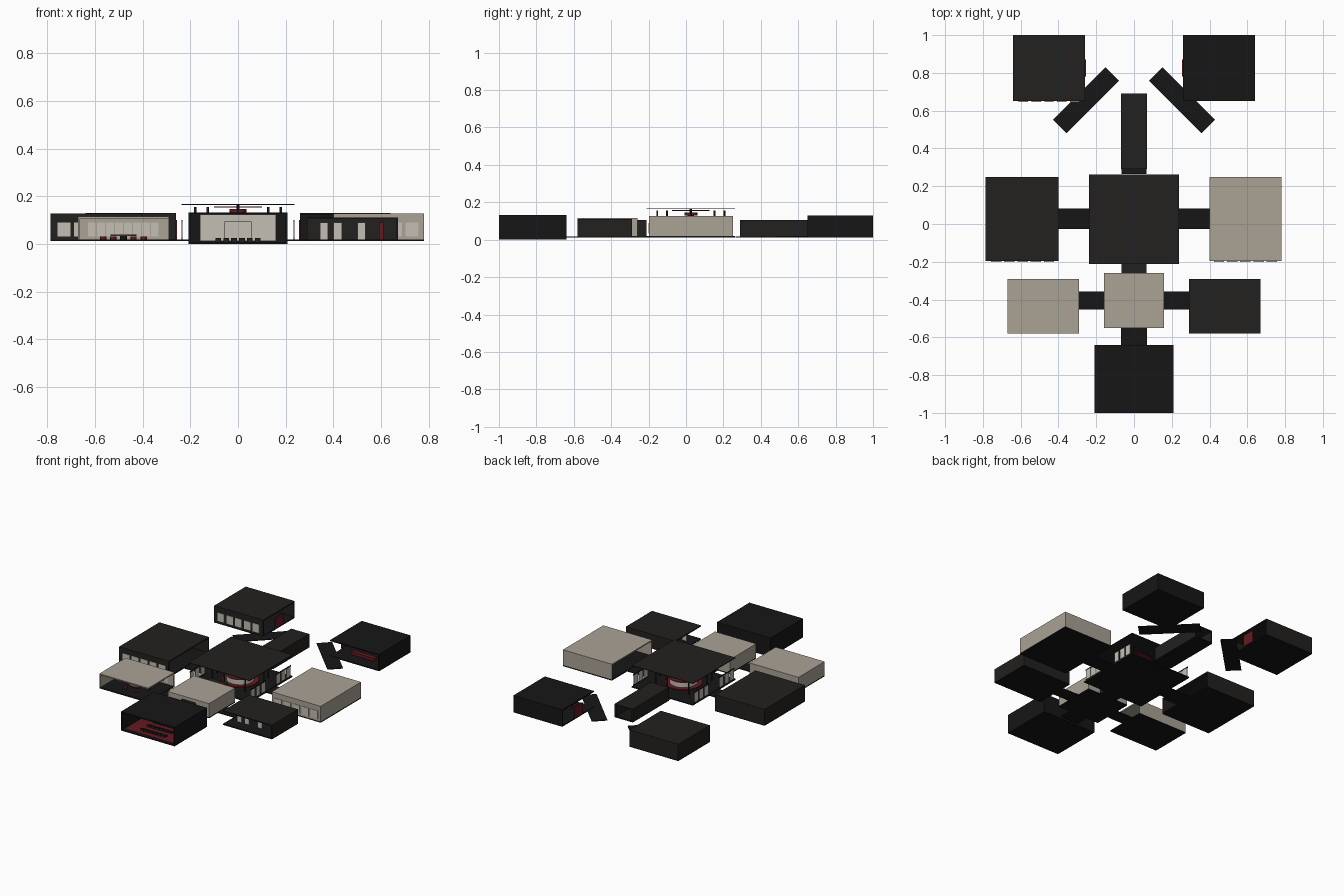
import bpy, math

def mat(name, c):
    m = bpy.data.materials.new(name)
    m.diffuse_color = (*c, 1)
    return m

CHAR = mat("charcoal", (0.016, 0.015, 0.014))
BLACK = mat("black", (0.008, 0.008, 0.008))
BEIGE = mat("beige", (0.40, 0.36, 0.30))
PALE = mat("pale", (0.55, 0.52, 0.46))
RED = mat("dark_red", (0.13, 0.01, 0.015))
WOOD = mat("wood", (0.16, 0.07, 0.05))

def box(name, x0, x1, y0, y1, z0, z1, m, rot=0):
    bpy.ops.mesh.primitive_cube_add(size=1, location=((x0+x1)/2, (y0+y1)/2, (z0+z1)/2), rotation=(0, 0, rot))
    o = bpy.context.object
    o.name = name
    o.scale = (x1-x0, y1-y0, z1-z0)
    o.data.materials.append(m)
    return o

def cyl(name, x, y, r, z0, z1, m, n=32):
    bpy.ops.mesh.primitive_cylinder_add(vertices=n, radius=r, depth=z1-z0, location=(x, y, (z0+z1)/2))
    o = bpy.context.object
    o.name = name
    o.data.materials.append(m)
    bpy.ops.object.shade_smooth_by_angle()
    return o

T = 0.008  # wall thickness

def room(name, x0, x1, y0, y1, z0, z1, m, walls):
    """Floor, roof and the walls listed: n, s, e, w."""
    box(name + "_floor", x0, x1, y0, y1, z0, z0+0.008, BLACK)
    box(name + "_roof", x0, x1, y0, y1, z1-0.008, z1, m)
    a, b = z0+0.008, z1-0.008
    spans = {"n": (x0, x1, y1-T, y1), "s": (x0, x1, y0, y0+T),
             "e": (x1-T, x1, y0, y1), "w": (x0, x0+T, y0, y1)}
    for w in walls:
        box(name + "_wall_" + w, *spans[w], a, b, m)

def windows(name, x0, x1, y, n, w, z0=0.032, z1=0.09):
    """Row of upright pale panels facing the front."""
    for i in range(n):
        c = x0 + (i+0.5)*(x1-x0)/n
        box(name, c-w/2, c+w/2, y-0.002, y+0.002, z0, z1, PALE)

# Rooms
room("back_left_room", -0.64, -0.26, 0.65, 1.0, 0.012, 0.13, CHAR, "nsw")
room("back_right_room", 0.26, 0.64, 0.65, 1.0, 0.012, 0.13, BLACK, "ne")
room("west_room", -0.785, -0.40, -0.197, 0.25, 0.012, 0.127, CHAR, "nsw")
room("east_room", 0.40, 0.78, -0.197, 0.25, 0.012, 0.127, BEIGE, "nse")
room("lounge", -0.67, -0.29, -0.58, -0.29, 0.012, 0.115, BEIGE, "nw")
room("lobby", -0.16, 0.16, -0.55, -0.26, 0.012, 0.115, BEIGE, "ew")
room("gallery", 0.29, 0.67, -0.58, -0.29, 0.012, 0.112, CHAR, "ne")
room("theatre", -0.208, 0.208, -1.0, -0.64, 0.0, 0.133, BLACK, "new")
room("north_corridor", -0.07, 0.07, 0.29, 0.69, 0.012, 0.106, CHAR, "ew")
room("hall_link", -0.065, 0.065, -0.26, -0.21, 0.012, 0.105, CHAR, "ew")

# Lobby end walls with door gaps
for y in (-0.55, -0.268):
    for s in (-1, 1):
        x0, x1 = sorted((s*0.055, s*0.16))
        box("lobby_end_wall", x0, x1, y, y+T, 0.02, 0.107, BEIGE)
    box("lobby_door_head", -0.055, 0.055, y, y+T, 0.092, 0.107, BEIGE)

# Link floors between rooms
box("south_link_floor", -0.07, 0.07, -0.64, -0.55, 0.012, 0.018, BLACK)
box("north_link_floor", -0.065, 0.065, 0.265, 0.29, 0.012, 0.018, BLACK)
for s in (-1, 1):
    for n, a, b, y0, y1 in (("hall_side_link_floor", 0.235, 0.40, -0.027, 0.082),
                            ("lobby_side_link_floor", 0.16, 0.29, -0.452, -0.358)):
        x0, x1 = sorted((s*a, s*b))
        box(n, x0, x1, y0, y1, 0.012, 0.018, BLACK)
    cx, cy = s*0.254, 0.655
    box("diagonal_walkway", cx-0.197, cx+0.197, cy-0.05, cy+0.05, 0.012, 0.018, BLACK, -s*math.pi/4)

# Central hall: floor, raised roof, side screens
HY = 0.026
box("hall_floor", -0.237, 0.237, HY-0.237, HY+0.237, 0.012, 0.02, BLACK)
box("hall_roof", -0.237, 0.237, HY-0.237, HY+0.237, 0.164, 0.168, CHAR)
for s in (-1, 1):
    x = s*0.235
    for t in (-1, 1):
        y0, y1 = sorted((HY+t*0.055, HY+t*0.225))
        box("hall_screen_sill", x-0.002, x+0.002, y0, y1, 0.02, 0.028, CHAR)
        box("hall_screen_head", x-0.002, x+0.002, y0, y1, 0.092, 0.1, CHAR)
        for i in range(3):
            c = y0 + (i+0.5)*(y1-y0)/3
            box("hall_screen_panel", x-0.002, x+0.002, c-0.022, c+0.022, 0.028, 0.092, PALE)

# Hall ring of pillars, central desk and hanging light
for i in range(8):
    a = i*math.pi/4
    cyl("hall_pillar", 0.18*math.cos(a), HY+0.18*math.sin(a), 0.005, 0.02, 0.155, CHAR, 12)
cyl("hall_dais", 0, HY, 0.12, 0.02, 0.026, RED)
cyl("hall_desk", 0, HY, 0.09, 0.026, 0.06, PALE)
cyl("hall_desk_trim", 0, HY, 0.093, 0.06, 0.066, RED)
cyl("hall_desk_top", 0, HY, 0.07, 0.066, 0.072, PALE)
cyl("hall_column", 0, HY, 0.018, 0.07, 0.13, CHAR, 16)
cyl("hall_lamp", 0, HY, 0.035, 0.13, 0.146, RED, 24)
cyl("hall_lamp_ring", 0, HY, 0.10, 0.154, 0.158, RED)
cyl("hall_lamp_stem", 0, HY, 0.006, 0.146, 0.164, BLACK, 8)

# Window rows
windows("back_left_window", -0.62, -0.28, 0.649, 5, 0.05)
windows("west_window", -0.765, -0.415, -0.198, 5, 0.055)
windows("east_window", 0.415, 0.765, -0.198, 5, 0.055)
windows("lounge_panel", -0.63, -0.33, -0.301, 8, 0.033)

# Theatre screen, door frame and seat row
box("theatre_screen", -0.16, 0.16, -0.655, -0.649, 0.012, 0.124, PALE)
for s in (-1, 1):
    box("theatre_door_post", s*0.055-0.0015, s*0.055+0.0015, -0.659, -0.655, 0.012, 0.095, BLACK)
box("theatre_door_head", -0.055, 0.055, -0.659, -0.655, 0.092, 0.095, BLACK)
for r in range(3):
    for i in range(6):
        x, y = -0.0825 + i*0.033, -0.93 + r*0.07
        box("theatre_seat", x-0.012, x+0.012, y-0.012, y+0.012, 0.008, 0.018, CHAR)
        box("theatre_seat_back", x-0.012, x+0.012, y-0.015, y-0.011, 0.008, 0.026, CHAR)
box("theatre_carpet", -0.19, 0.19, -0.98, -0.67, 0.008, 0.0095, RED)

# Lounge table with stools
cyl("lounge_table", -0.48, -0.43, 0.055, 0.034, 0.039, WOOD)
cyl("lounge_table_leg", -0.48, -0.43, 0.015, 0.02, 0.034, BLACK, 12)
for i in range(6):
    a = i*math.pi/3
    cyl("lounge_stool", -0.48+0.085*math.cos(a), -0.43+0.085*math.sin(a), 0.013, 0.02, 0.031, RED, 12)

# Gallery display panels and stand
for x in (0.36, 0.418, 0.518):
    box("gallery_panel", x-0.017, x+0.017, -0.50, -0.494, 0.02, 0.09, PALE)
box("gallery_stand", 0.59, 0.61, -0.45, -0.43, 0.02, 0.09, RED)

# Red door leaves and benches in the back rooms
for s in (-1, 1):
    box("back_room_door", s*0.258-0.003, s*0.258+0.003, 0.78, 0.87, 0.02, 0.1, RED)
    box("back_room_bench", s*0.45-0.09, s*0.45+0.09, 0.74, 0.77, 0.02, 0.04, RED)
